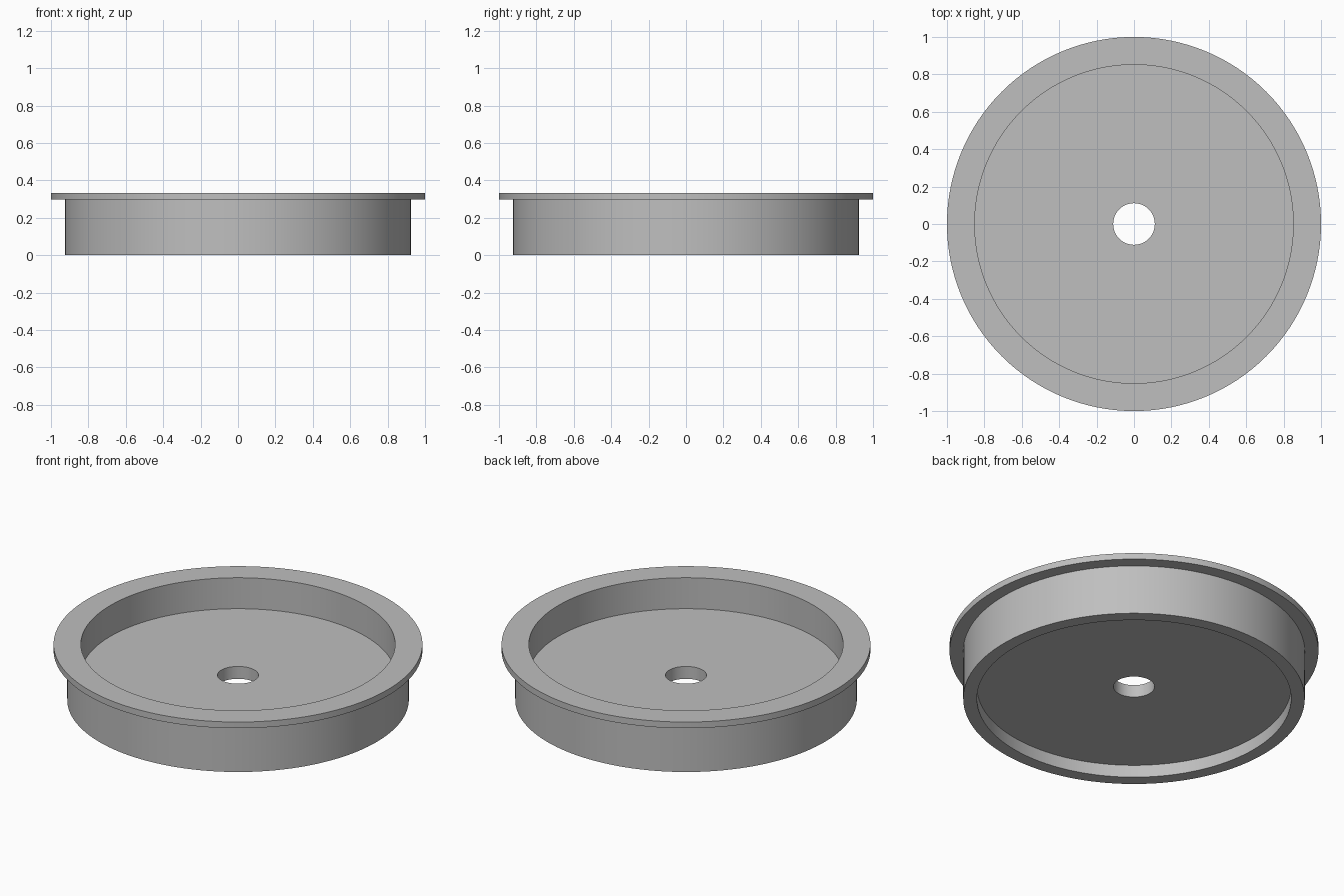
import bpy, bmesh, math

cube = bpy.data.objects.get("Cube")
if cube:
    bpy.data.objects.remove(cube, do_unlink=True)

SEGMENTS = 128
UNIT = 1 / 27          # flange radius is 27 units

grey = bpy.data.materials.new("plain grey")
grey.use_nodes = True
colour = (0.52, 0.52, 0.52, 1)
grey.diffuse_color = colour
grey.node_tree.nodes["Principled BSDF"].inputs["Base Color"].default_value = colour


def lathe(name, profile):
    """Revolve a closed (radius, height) profile around z."""
    bm = bmesh.new()
    verts = [bm.verts.new((r * UNIT, 0, z * UNIT)) for r, z in profile]
    edges = [bm.edges.new((verts[i - 1], v)) for i, v in enumerate(verts)]
    bmesh.ops.spin(bm, geom=verts + edges, cent=(0, 0, 0), axis=(0, 0, 1),
                   angle=math.tau, steps=SEGMENTS, use_merge=True)
    bmesh.ops.remove_doubles(bm, verts=bm.verts, dist=1e-5)
    bmesh.ops.recalc_face_normals(bm, faces=bm.faces)
    mesh = bpy.data.meshes.new(name)
    bm.to_mesh(mesh)
    bm.free()
    mesh.materials.append(grey)
    obj = bpy.data.objects.new(name, mesh)
    bpy.context.collection.objects.link(obj)
    bpy.ops.object.select_all(action="DESELECT")
    obj.select_set(True)
    bpy.context.view_layer.objects.active = obj
    bpy.ops.object.shade_smooth_by_angle(angle=math.radians(30))
    return obj


# Flanged cup: wall and rim with a pierced web between two recesses
lathe("flanged_cup", [
    (3, 2), (23, 2),               # underside of web
    (23, 0), (25, 0),              # foot ring
    (25, 8), (27, 8), (27, 9),     # outer wall and flange
    (23, 9), (23, 4), (3, 4),      # upper recess and hole edge
])
